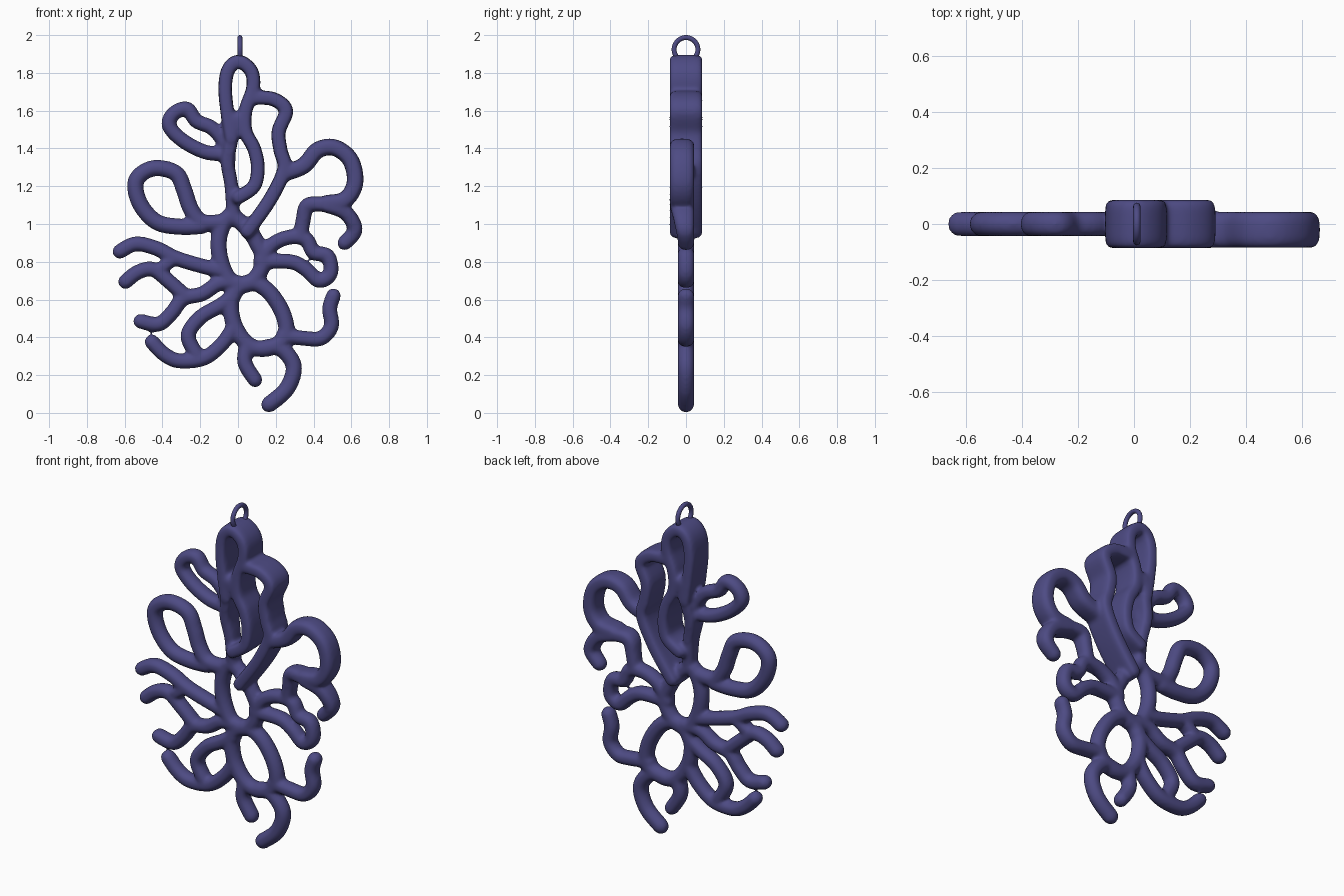
import bpy, bmesh, math
from mathutils import Vector

if "Cube" in bpy.data.objects:
    bpy.data.objects.remove(bpy.data.objects["Cube"])

mat = bpy.data.materials.new("indigo")
mat.diffuse_color = (0.075, 0.07, 0.23, 1)
mat.use_nodes = True
mat.node_tree.nodes["Principled BSDF"].inputs["Base Color"].default_value = mat.diffuse_color

bm = bmesh.new()
THIN = (-0.044, 0.044)
DEEP = (-0.087, 0.087)
FRONT = (-0.086, 0.044)


def spline(pts, closed, n=8):
    """Catmull-Rom samples through x, z points."""
    p = [Vector(q) for q in pts]
    k = len(p)
    out = []
    for i in range(k if closed else k - 1):
        if closed:
            a, b, c, d = (p[(i + j) % k] for j in (-1, 0, 1, 2))
        else:
            a, b, c, d = (p[min(max(i + j, 0), k - 1)] for j in (-1, 0, 1, 2))
        for s in range(n):
            t = s / n
            out.append(0.5 * (2 * b + (c - a) * t + (2 * a - 5 * b + 4 * c - d) * t * t
                              + (3 * b - a - 3 * c + d) * t ** 3))
    if not closed:
        out.append(p[-1])
    return out


def strand(pts, d0=THIN, d1=None, r=0.044, closed=False, sides=20):
    """Sweep a rounded section along the path; its y range blends from d0 to d1."""
    d1 = d1 or d0
    path = spline(pts, closed)
    m = len(path)
    stations = []
    for i, c in enumerate(path):
        if closed:
            t = path[(i + 1) % m] - path[i - 1]
        else:
            t = path[min(i + 1, m - 1)] - path[max(i - 1, 0)]
        t.normalize()
        stations.append((c, t, i / (m - 1), 1.0))
    if not closed:
        # rounded ends
        c0, t0 = stations[0][:2]
        c1, t1 = stations[-1][:2]
        caps = [math.radians(a) for a in (25, 50, 70, 85)]
        stations = ([(c0 - t0 * r * math.sin(a), t0, 0, math.cos(a)) for a in reversed(caps)]
                    + stations
                    + [(c1 + t1 * r * math.sin(a), t1, 1, math.cos(a)) for a in caps])
    rings = []
    for c, t, f, s in stations:
        f = f * f * (3 - 2 * f)
        lo = d0[0] + (d1[0] - d0[0]) * f
        hi = d0[1] + (d1[1] - d0[1]) * f
        mid, h = (lo + hi) / 2, (hi - lo) / 2
        e = max(0.45, min(1, r / h))
        ring = []
        for k in range(sides):
            a = 2 * math.pi * k / sides
            u, v = math.cos(a), math.sin(a)
            u = math.copysign(abs(u) ** e, u) * r * s
            v = math.copysign(abs(v) ** e, v) * (h - r * (1 - s) if h > r else h * s)
            ring.append(bm.verts.new((c.x - t.y * u, mid + v, c.y + t.x * u)))
        rings.append(ring)
    n = len(rings)
    for i in range(n if closed else n - 1):
        a, b = rings[i], rings[(i + 1) % n]
        for k in range(sides):
            j = (k + 1) % sides
            bm.faces.new((a[k], a[j], b[j], b[k]))
    if not closed:
        bm.faces.new(list(reversed(rings[0])))
        bm.faces.new(rings[-1])


# deep ribbons at the top: crown loop, stem, right ribbon
strand([(-.035, 1.45), (-.055, 1.58), (-.068, 1.72), (-.05, 1.82), (.005, 1.86), (.07, 1.81), (.08, 1.72),
        (.04, 1.6), (.04, 1.49), (.085, 1.4), (.105, 1.3), (.085, 1.2), (.0, 1.14)], DEEP, r=.036)
strand([(-.02, 1.56), (-.035, 1.45), (-.055, 1.33), (-.035, 1.2), (-.025, 1.03)], DEEP, THIN, r=.036)
strand([(.09, 1.67), (.19, 1.66), (.255, 1.6), (.215, 1.49), (.225, 1.39), (.245, 1.29), (.17, 1.13),
        (.05, .96)], DEEP, r=.037)

# right upper branch
strand([(.25, 1.27), (.35, 1.31), (.42, 1.39), (.51, 1.405), (.595, 1.34), (.62, 1.22), (.57, 1.13),
        (.47, 1.11)], FRONT)
strand([(.56, 1.12), (.47, 1.105), (.37, 1.1), (.345, 1.02), (.33, .93)], FRONT, THIN, r=.04)
strand([(.47, 1.1), (.57, 1.06), (.62, .97), (.565, .9)], FRONT, THIN, r=.04)

# right middle loop
strand([(.12, .81), (.18, .89), (.27, .93), (.36, .92), (.40, .85), (.475, .83), (.49, .74), (.43, .7),
        (.36, .76), (.28, .8), (.12, .8)], r=.04)

# two central rings
strand([(-.045, 1.04), (-.1, .93), (-.09, .8), (-.03, .69), (.07, .69), (.135, .8), (.1, .9), (.045, .98)],
       closed=True)
strand([(.06, .69), (-.03, .62), (-.025, .48), (.05, .365), (.15, .34), (.25, .4), (.24, .52), (.16, .645)],
       closed=True)

# bottom tails and right lower branch
strand([(.05, .37), (.035, .27), (.09, .175)], r=.04)
strand([(.12, .34), (.22, .345), (.295, .25), (.26, .13), (.165, .045)])
strand([(.24, .41), (.35, .395), (.44, .395), (.495, .46), (.485, .55), (.505, .62)], r=.04)

# left loops
strand([(-.05, 1.37), (-.17, 1.38), (-.29, 1.44), (-.365, 1.52), (-.34, 1.585), (-.27, 1.61), (-.22, 1.545),
        (-.14, 1.51), (-.08, 1.44), (-.05, 1.34)], r=.039)
strand([(-.07, 1.01), (-.19, 1.01), (-.25, 1.08), (-.285, 1.18), (-.33, 1.27), (-.45, 1.295), (-.54, 1.23),
        (-.52, 1.11), (-.43, 1.01), (-.3, .985), (-.19, .99)])

# left fingers
strand([(-.625, .855), (-.54, .895), (-.43, .87), (-.33, .82), (-.2, .78), (-.08, .75)], r=.04)
strand([(-.595, .695), (-.53, .745), (-.45, .76), (-.37, .70), (-.28, .62)], r=.04)
strand([(-.4, .77), (-.34, .815)], r=.035)
strand([(-.515, .485), (-.42, .47), (-.35, .53), (-.29, .605), (-.19, .63), (-.1, .685), (.0, .69)], r=.04)
strand([(-.455, .375), (-.39, .31), (-.31, .275), (-.18, .29), (-.08, .37), (-.02, .46)], r=.04)
strand([(-.22, .31), (-.265, .41), (-.2, .505), (-.1, .565), (-.02, .62)], r=.04)

bmesh.ops.recalc_face_normals(bm, faces=bm.faces[:])
me = bpy.data.meshes.new("branching_body")
bm.to_mesh(me)
bm.free()
body = bpy.data.objects.new("branching_body", me)
bpy.context.collection.objects.link(body)
me.materials.append(mat)

# fuse the strands and soften the joints
rm = body.modifiers.new("fuse", 'REMESH')
rm.mode = 'VOXEL'
rm.voxel_size = 0.01
rm.use_smooth_shade = True
sm = body.modifiers.new("soften", 'SMOOTH')
sm.factor = 0.5
sm.iterations = 8

# hanging ring
bpy.ops.mesh.primitive_torus_add(major_radius=.063, minor_radius=.013, major_segments=48, minor_segments=16,
                                 location=(.01, 0, 1.924), rotation=(0, math.pi / 2, 0))
ring = bpy.context.object
ring.name = "hanging_ring"
ring.data.materials.append(mat)
bpy.ops.object.shade_smooth()
